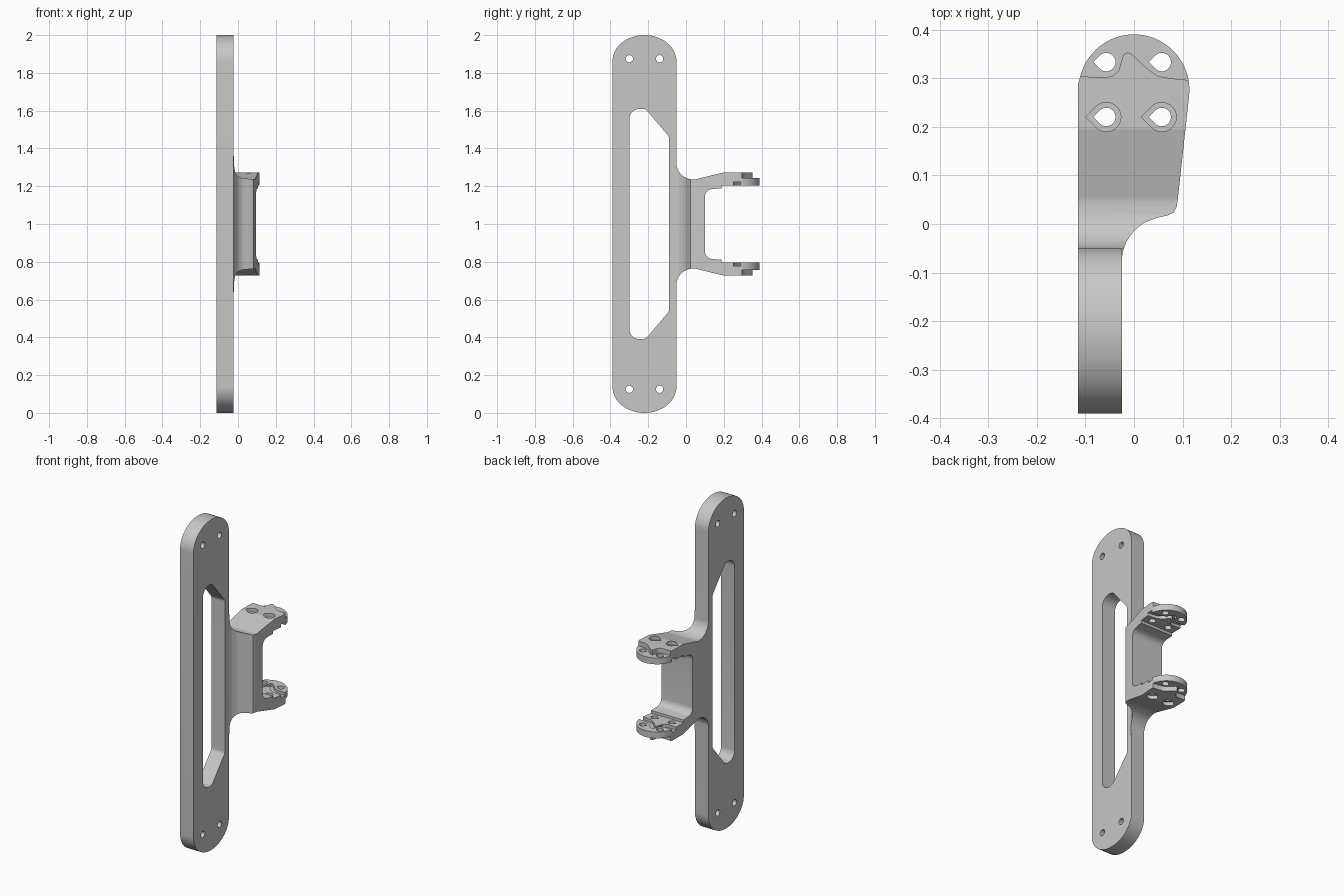
import bpy, bmesh, math
from mathutils import Vector

if "Cube" in bpy.data.objects:
    bpy.data.objects.remove(bpy.data.objects["Cube"])

grey = bpy.data.materials.new("plain grey")
grey.diffuse_color = (0.57, 0.57, 0.57, 1)
grey.use_nodes = True
grey.node_tree.nodes["Principled BSDF"].inputs["Base Color"].default_value = grey.diffuse_color


def prism(name, pts, axis, lo, hi):
    """Extrude a 2D outline along x (points are y,z) or z (points are x,y)."""
    place = (lambda p, d: (d, p[0], p[1])) if axis == 'x' else (lambda p, d: (p[0], p[1], d))
    bm = bmesh.new()
    face = bm.faces.new([bm.verts.new(place(p, lo)) for p in pts])
    top = bmesh.ops.extrude_face_region(bm, geom=[face])
    shift = Vector(place((0, 0), hi - lo))
    bmesh.ops.translate(bm, vec=shift, verts=[v for v in top['geom'] if isinstance(v, bmesh.types.BMVert)])
    bmesh.ops.recalc_face_normals(bm, faces=bm.faces)
    if bm.calc_volume(signed=True) < 0:
        bmesh.ops.reverse_faces(bm, faces=bm.faces)
    mesh = bpy.data.meshes.new(name)
    bm.to_mesh(mesh)
    bm.free()
    mesh.materials.append(grey)
    ob = bpy.data.objects.new(name, mesh)
    bpy.context.collection.objects.link(ob)
    return ob


def combine(ob, tool, op):
    """Boolean, apply it, and drop the tool."""
    mod = ob.modifiers.new("bool", 'BOOLEAN')
    mod.operation, mod.solver, mod.object = op, 'EXACT', tool
    bpy.context.view_layer.objects.active = ob
    bpy.ops.object.modifier_apply(modifier=mod.name)
    bpy.data.objects.remove(tool)


def rounded(corners, n=8):
    """Polygon with filleted corners; each corner is (u, v, radius)."""
    out = []
    for i, (u, v, r) in enumerate(corners):
        p = Vector((u, v))
        a = (Vector(corners[i - 1][:2]) - p).normalized()
        b = (Vector(corners[(i + 1) % len(corners)][:2]) - p).normalized()
        if r == 0:
            out.append(tuple(p))
            continue
        half = a.angle(b) / 2
        c = p + (a + b).normalized() * (r / math.sin(half))
        s, e = p + a * (r / math.tan(half)) - c, p + b * (r / math.tan(half)) - c
        total = s.angle(e)
        for k in range(n + 1):
            t = k / n
            d = (s * math.sin((1 - t) * total) + e * math.sin(t * total)) / math.sin(total)
            out.append(tuple(c + d))
    return out


def circle(u, v, r, n=24):
    return [(u + r * math.cos(2 * math.pi * i / n), v + r * math.sin(2 * math.pi * i / n)) for i in range(n)]


def teardrop(u, v, r, n=20):
    """Circle with a 90 degree point toward -x."""
    arc = [math.radians(-135 + 270 * i / n) for i in range(n + 1)]
    return [(u + r * math.cos(a), v + r * math.sin(a)) for a in arc] + [(u - r * math.sqrt(2), v)]


def mirrored(half):
    """Complete an outline by reflecting it about z = 1."""
    return half + [(c[0], 2 - c[1], *c[2:]) for c in reversed(half)]


# long back plate with bowed ends
end = []
for i in range(33):
    a = math.pi * i / 32
    end.append((-0.22 - 0.17 * math.cos(a), 1.855 + 0.145 * max(math.sin(a), 0) ** 0.95))
end = end[::-1]
plate = prism("mounting_bracket", mirrored(end), 'x', -0.115, -0.025)

# window through the plate
slot = mirrored([(-0.30, 1.61, 0.055), (-0.215, 1.61, 0.04), (-0.09, 1.463, 0.03)])
combine(plate, prism("window_cutter", rounded(slot), 'x', -0.3, 0.3), 'DIFFERENCE')

# screw holes
for y in (-0.30, -0.14):
    for z in (0.125, 1.875):
        combine(plate, prism("screw_cutter", circle(y, z, 0.019), 'x', -0.3, 0.3), 'DIFFERENCE')

# C-shaped clevis, side profile
side = mirrored([(-0.075, 1.36, 0), (-0.051, 1.36, 0), (-0.051, 1.236, 0.088), (0.05, 1.236, 0.05),
                 (0.195, 1.272, 0.02), (0.42, 1.272, 0), (0.42, 1.205, 0), (0.187, 1.205, 0),
                 (0.187, 1.189, 0), (0.10, 1.182, 0.042)])
clevis = prism("clevis", rounded(side), 'x', -0.2, 0.2)

# clevis outline seen from above
nose = [(0.114 * math.cos(math.radians(a)), 0.276 + 0.114 * math.sin(math.radians(a)))
        for a in range(-5, 164, 6)]
plan = [(-0.115, -0.12), (-0.026, -0.12), (-0.024, -0.06), (-0.016, -0.037), (0.0, -0.014),
        (0.02, 0.002), (0.045, 0.012), (0.07, 0.018), (0.082, 0.024), (0.088, 0.036),
        (0.09, 0.05)] + nose + [(-0.115, 0.288)]
combine(clevis, prism("plan_cutter", plan, 'z', 0.5, 1.5), 'INTERSECT')

# wavy edge used by the outer step and the inner groove
wave = [(-0.16, 0.306), (-0.115, 0.304), (-0.06, 0.301), (-0.043, 0.305), (-0.031, 0.316), (-0.026, 0.335),
        (-0.021, 0.349), (-0.013, 0.353), (-0.004, 0.349), (0.03, 0.317), (0.05, 0.304),
        (0.08, 0.299), (0.16, 0.292)]
step = wave + [(0.16, 0.5), (-0.16, 0.5)]
groove = [(x, y - 0.008) for x, y in wave] + [(x, y - 0.045) for x, y in reversed(wave)]


def cut_both(outline, lo, hi):
    """Cut the upper ear and the matching lower ear."""
    combine(clevis, prism("ear_cutter", outline, 'z', lo, hi), 'DIFFERENCE')
    combine(clevis, prism("ear_cutter", outline, 'z', 2 - hi, 2 - lo), 'DIFFERENCE')


cut_both(step, 1.243, 1.4)
cut_both(groove, 1.1, 1.222)
for x in (-0.057, 0.057):
    cut_both(teardrop(x, 0.22, 0.030), 1.25, 1.4)     # counterbore
    for y in (0.22, 0.333):
        cut_both(teardrop(x, y, 0.019), 1.1, 1.4)     # through hole

combine(plate, clevis, 'UNION')

# smooth curved walls, sharp rims
bpy.ops.object.select_all(action='DESELECT')
plate.select_set(True)
bpy.context.view_layer.objects.active = plate
bpy.ops.object.shade_smooth_by_angle(angle=math.radians(30))
